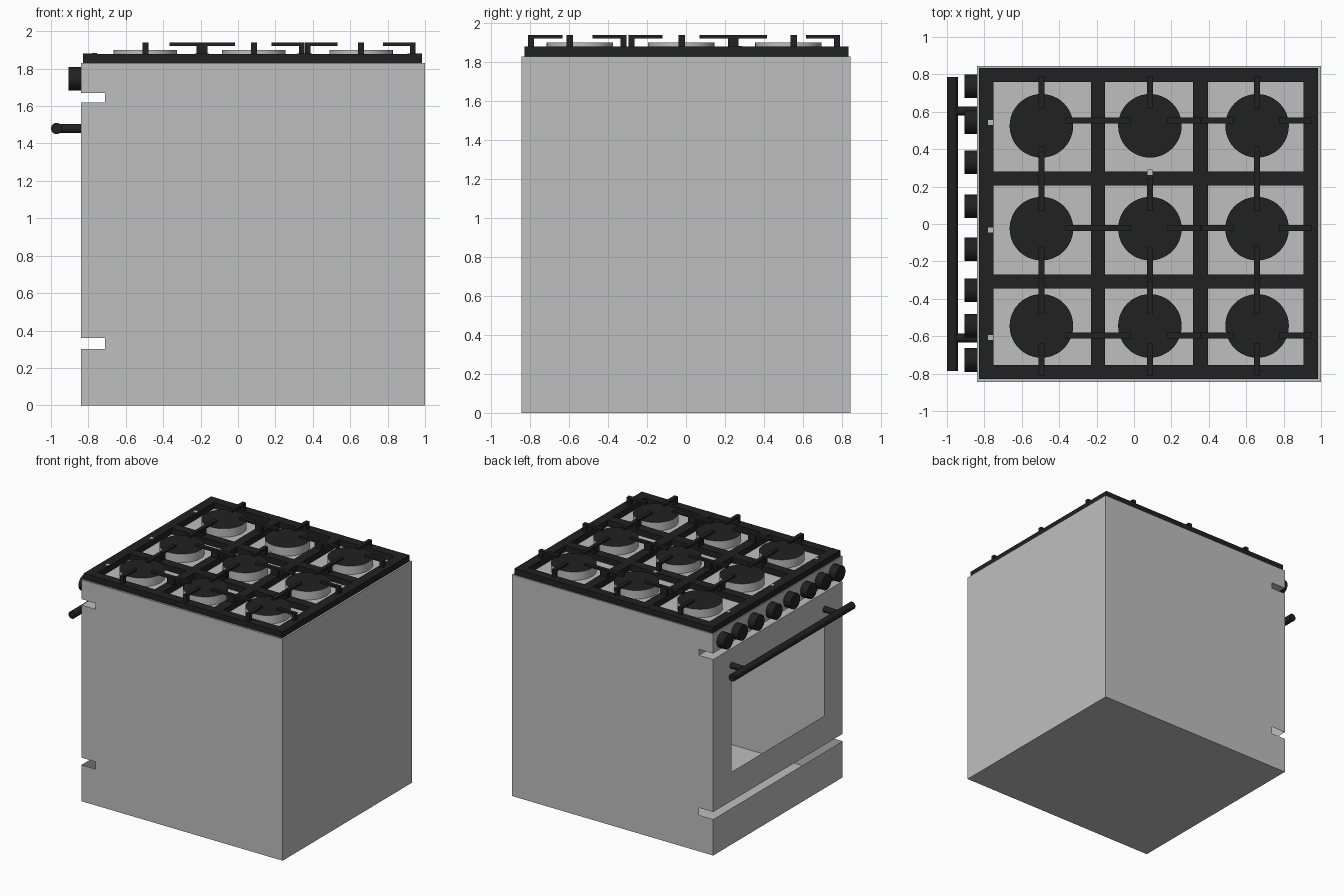
import bpy, bmesh
from math import pi
from mathutils import Matrix, Vector

cube = bpy.data.objects.get("Cube")
if cube:
    bpy.data.objects.remove(cube)


def material(name, rgb):
    m = bpy.data.materials.new(name)
    m.use_nodes = True
    m.diffuse_color = (*rgb, 1)
    m.node_tree.nodes["Principled BSDF"].inputs["Base Color"].default_value = (*rgb, 1)
    return m


STEEL = material("light grey", (0.52, 0.52, 0.52))
BLACK = material("black iron", (0.015, 0.015, 0.015))


def finish(name, bm, *mats):
    mesh = bpy.data.meshes.new(name)
    bm.to_mesh(mesh)
    bm.free()
    ob = bpy.data.objects.new(name, mesh)
    bpy.context.collection.objects.link(ob)
    for m in mats:
        mesh.materials.append(m)
    return ob


def add_box(bm, lo, hi):
    lo, hi = Vector(lo), Vector(hi)
    bmesh.ops.create_cube(bm, size=1, matrix=Matrix.Translation((lo + hi) / 2)
                          @ Matrix.Diagonal((*(hi - lo), 1)))


def add_cylinder(bm, centre, radius, length, axis="Z", sides=32):
    turn = {"Z": Matrix(), "X": Matrix.Rotation(pi / 2, 4, "Y"),
            "Y": Matrix.Rotation(pi / 2, 4, "X")}[axis]
    return bmesh.ops.create_cone(bm, cap_ends=True, segments=sides, radius1=radius,
                                 radius2=radius, depth=length,
                                 matrix=Matrix.Translation(centre) @ turn)["verts"]


def smooth(ob):
    bpy.ops.object.select_all(action="DESELECT")
    bpy.context.view_layer.objects.active = ob
    ob.select_set(True)
    bpy.ops.object.shade_smooth_by_angle()


LEFT, RIGHT, SIDE, TOP = -0.84, 1.0, 0.845, 1.83
SLOT_X = -0.71
LOW_SLOT, HIGH_SLOT = (0.30, 0.36), (1.62, 1.67)
WINDOW_Y, WINDOW_Z = 0.605, (0.60, 1.36)

# Hollow sheet body: cut at the slot and window lines, then drop the openings
bm = bmesh.new()
add_box(bm, (LEFT, -SIDE, 0), (RIGHT, SIDE, TOP))
cuts = [((0, 0, z), (0, 0, 1)) for z in (*LOW_SLOT, *WINDOW_Z, *HIGH_SLOT)]
cuts += [((SLOT_X, 0, 0), (1, 0, 0))]
cuts += [((0, y, 0), (0, 1, 0)) for y in (-WINDOW_Y, WINDOW_Y)]
for co, no in cuts:
    bmesh.ops.bisect_plane(bm, geom=bm.verts[:] + bm.edges[:] + bm.faces[:],
                           plane_co=co, plane_no=no)


def is_opening(face):
    c = face.calc_center_median()
    slot = c.x < SLOT_X and any(a < c.z < b for a, b in (LOW_SLOT, HIGH_SLOT))
    window = (c.x < LEFT + 0.01 and abs(c.y) < WINDOW_Y
              and WINDOW_Z[0] < c.z < WINDOW_Z[1])
    return slot or window


bmesh.ops.delete(bm, geom=[f for f in bm.faces if is_opening(f)], context="FACES")
bmesh.ops.dissolve_limit(bm, angle_limit=0.01, verts=bm.verts[:], edges=bm.edges[:])
finish("oven_body", bm, STEEL)

# Lining of the upper slot, below the control panel
bm = bmesh.new()
add_box(bm, (LEFT, -SIDE, HIGH_SLOT[0]), (SLOT_X, SIDE, HIGH_SLOT[1]))
bmesh.ops.delete(bm, geom=[f for f in bm.faces if f.normal.x < -0.5
                           or abs(f.normal.y) > 0.5], context="FACES")
bmesh.ops.reverse_faces(bm, faces=bm.faces[:])
finish("upper_slot_lining", bm, STEEL)

# Grate frame: four bars each way
X0, X1, Y0, Y1 = -0.83, 0.985, -0.83, 0.835
bm = bmesh.new()
for a, b in ((X0, -0.75), (-0.23, -0.155), (0.315, 0.395), (0.905, X1)):
    add_box(bm, (a, Y0, TOP), (b, Y1, 1.88))
for a, b in ((Y0, -0.755), (-0.345, -0.27), (0.205, 0.28), (0.76, Y1)):
    add_box(bm, (X0, a, TOP), (X1, b, 1.879))
finish("grate_frame", bm, BLACK)

# Burners with a dark cap, and the bent fingers standing around them
COLUMNS, ROWS = (-0.495, 0.085, 0.658), (-0.545, -0.025, 0.525)
FINGER_ROWS = (-0.597, -0.022, 0.553)
burners, fingers, sockets = bmesh.new(), bmesh.new(), bmesh.new()
HALF, ARM_Z, TIP_Z = 0.016, 1.922, 1.94


def add_finger(foot, direction):
    """Upright at the foot, then an arm pointing along the direction."""
    d = Vector((*direction, 0))
    across = Vector((abs(d.y), abs(d.x), 0)) * HALF
    for length, base in ((0.03, 1.87), (0.175, ARM_Z)):
        p, q = Vector((*foot, 0)), Vector((*foot, 0)) + d * length
        lo = Vector(map(min, p, q)) - across
        hi = Vector(map(max, p, q)) + across
        add_box(fingers, (lo.x, lo.y, base), (hi.x, hi.y, TIP_Z))


def add_socket(x, y):
    add_box(sockets, (x - 0.014, y - 0.014, 1.878), (x + 0.014, y + 0.014, 1.883))


for i, x in enumerate(COLUMNS):
    for j, y in enumerate(ROWS):
        add_cylinder(burners, (x, y, 1.865), 0.17, 0.07, sides=48)
        fy = FINGER_ROWS[j]
        east, west = (-0.192, 0.355, 0.95)[i], (None, -0.192, 0.357)[i]
        north, south = (-0.305, 0.245, 0.79)[j], (-0.81, -0.295, 0.24)[j]
        add_finger((east, fy), (-1, 0))
        add_finger((x, north), (0, -1))
        if west is None:
            add_socket(-0.767, fy - 0.01)
        else:
            add_finger((west, fy), (1, 0))
        if i == 1 and j == 2:
            add_socket(x, 0.277)
        else:
            add_finger((x, south), (0, 1))

burners.normal_update()
for f in burners.faces:
    f.material_index = int(f.normal.z > 0.9)
smooth(finish("burners", burners, STEEL, BLACK))
finish("grate_fingers", fingers, BLACK)
finish("empty_finger_sockets", sockets, STEEL)

# Control knobs
bm = bmesh.new()
for y in (0.737, 0.545, 0.33, 0.095, -0.135, -0.355, -0.545, -0.727):
    add_cylinder(bm, (-0.87, y, 1.745), 0.063, 0.07, "X")
smooth(finish("control_knobs", bm, BLACK))

# Door handle on two posts
bm = bmesh.new()
add_cylinder(bm, (-0.97, 0, 1.48), 0.03, 1.57, "Y")
for y in (0.605, -0.61):
    add_cylinder(bm, (-0.905, y, 1.48), 0.024, 0.13, "X")
smooth(finish("door_handle", bm, BLACK))
